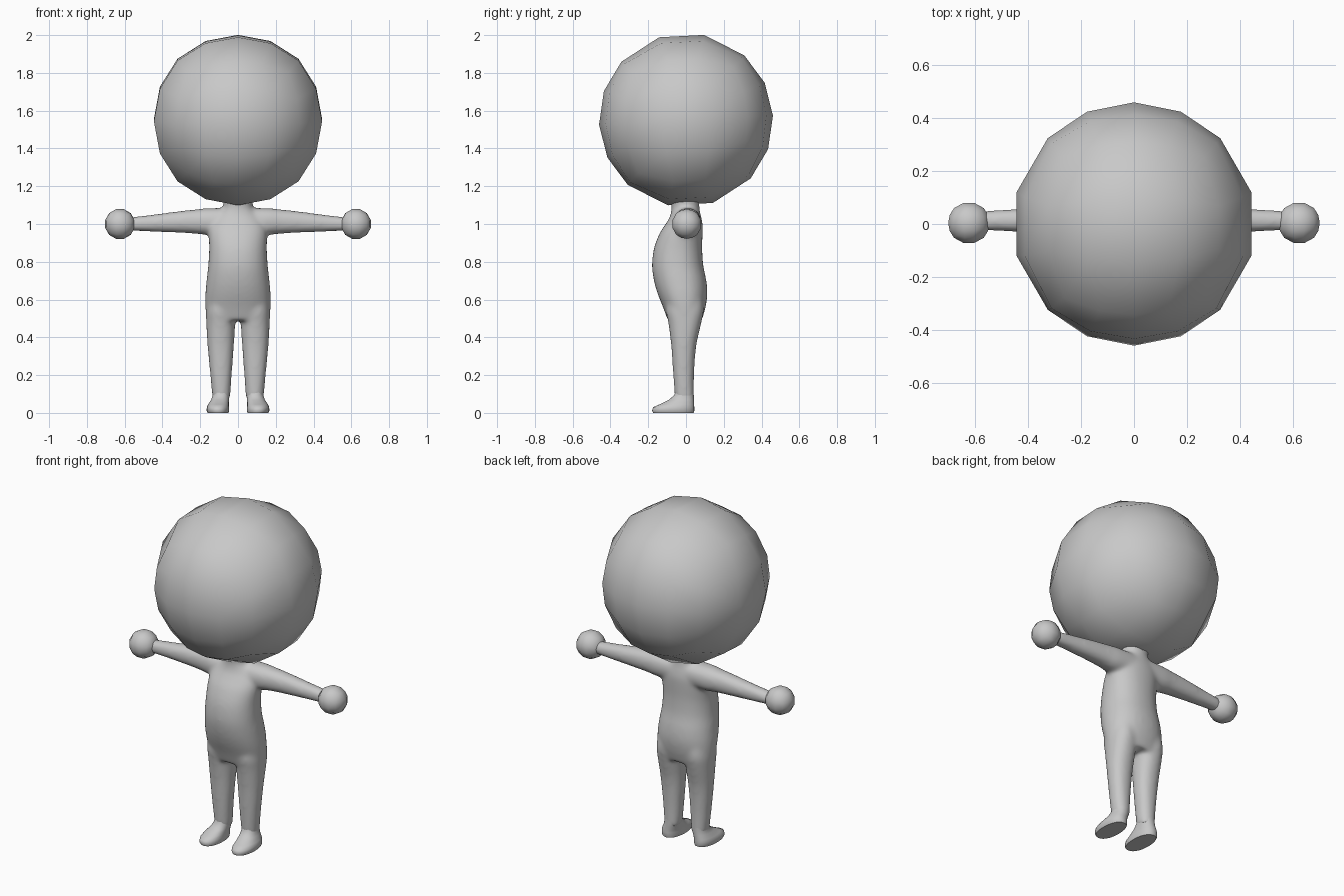
import bpy, bmesh, math
from mathutils import Vector, Matrix

if "Cube" in bpy.data.objects:
    bpy.data.objects.remove(bpy.data.objects["Cube"])

grey = bpy.data.materials.new("plain grey")
grey.diffuse_color = (0.58, 0.58, 0.58, 1)
grey.use_nodes = True
grey.node_tree.nodes["Principled BSDF"].inputs["Base Color"].default_value = grey.diffuse_color


def make_object(name, bm):
    bmesh.ops.recalc_face_normals(bm, faces=bm.faces)
    for f in bm.faces:
        f.smooth = True
    mesh = bpy.data.meshes.new(name)
    bm.to_mesh(mesh)
    bm.free()
    mesh.materials.append(grey)
    ob = bpy.data.objects.new(name, mesh)
    bpy.context.collection.objects.link(ob)
    return ob


def curved(rings, steps=4):
    """Add rings between the given ones along a smooth curve."""
    out = []
    for k in range(len(rings) - 1):
        a, b = rings[max(k - 1, 0)], rings[k]
        c, d = rings[k + 1], rings[min(k + 2, len(rings) - 1)]
        for s in range(steps):
            t = s / steps
            out.append(tuple(0.5 * (2 * q + (r - p) * t
                                    + (2 * p - 5 * q + 4 * r - w) * t * t
                                    + (3 * q - p - 3 * r + w) * t ** 3)
                             for p, q, r, w in zip(a, b, c, d)))
    return out + [rings[-1]]


def loft(bm, rings, along_x=False, sides=28, power=2.2):
    """Skin closed ovals; each ring is (position, low_u, high_u, low_v, high_v)."""
    loops = []
    for p, u0, u1, v0, v1 in rings:
        loop = []
        for i in range(sides):
            a = 2 * math.pi * i / sides
            c, s = math.cos(a), math.sin(a)
            u = (u0 + u1) / 2 + (u1 - u0) / 2 * math.copysign(abs(c) ** (2 / power), c)
            v = (v0 + v1) / 2 + (v1 - v0) / 2 * math.copysign(abs(s) ** (2 / power), s)
            loop.append(bm.verts.new((p, u, v) if along_x else (u, v, p)))
        loops.append(loop)
    new = []
    for a, b in zip(loops, loops[1:]):
        for i in range(sides):
            j = (i + 1) % sides
            new.append(bm.faces.new((a[i], a[j], b[j], b[i])))
    new += [bm.faces.new(loops[0]), bm.faces.new(loops[-1])]
    bmesh.ops.recalc_face_normals(bm, faces=new)


def box_sphere(name, centre, radius, cuts, tilt=0):
    """Ball made from a gridded box, with its own number of cells on each axis."""
    bm = bmesh.new()
    for axis in range(3):
        b, c = (axis + 1) % 3, (axis + 2) % 3
        for side in (-1, 1):
            grid = []
            for i in range(cuts[b] + 1):
                row = []
                for j in range(cuts[c] + 1):
                    p = Vector((0, 0, 0))
                    p[axis] = side
                    p[b] = math.tan(math.pi / 4 * (2 * i / cuts[b] - 1))
                    p[c] = math.tan(math.pi / 4 * (2 * j / cuts[c] - 1))
                    row.append(bm.verts.new(p.normalized() * radius))
                grid.append(row)
            for i in range(cuts[b]):
                for j in range(cuts[c]):
                    bm.faces.new((grid[i][j], grid[i + 1][j],
                                  grid[i + 1][j + 1], grid[i][j + 1]))
    bmesh.ops.remove_doubles(bm, verts=bm.verts, dist=radius * 0.01)
    bm.transform(Matrix.Translation(centre) @ Matrix.Rotation(tilt, 4, 'X'))
    return make_object(name, bm)


def mirrored(rings, along_x, side):
    if along_x:
        return [(side * p, *r) for p, *r in rings]
    return [(p, min(side * a, side * b), max(side * a, side * b), c, d)
            for p, a, b, c, d in rings]


# Head
box_sphere("head", (0, 0, 1.55), 0.461, (4, 3, 4), math.radians(3))

# Body: torso, arms and legs blended into one skin
torso = [(z, -w, w, front, back) for z, w, front, back in (
    (1.14, 0.085, -0.085, 0.075), (1.09, 0.077, -0.076, 0.070),
    (1.04, 0.12, -0.085, 0.080), (1.00, 0.147, -0.108, 0.088),
    (0.95, 0.155, -0.140, 0.088), (0.87, 0.153, -0.170, 0.086),
    (0.78, 0.158, -0.180, 0.092), (0.70, 0.167, -0.170, 0.108),
    (0.63, 0.173, -0.150, 0.113), (0.56, 0.173, -0.122, 0.104),
    (0.49, 0.168, -0.097, 0.084))]
leg = [(0.60, 0.020, 0.160, -0.100, 0.090), (0.54, 0.014, 0.169, -0.106, 0.094),
       (0.47, 0.015, 0.168, -0.093, 0.080), (0.35, 0.022, 0.161, -0.078, 0.054),
       (0.20, 0.033, 0.147, -0.068, 0.043), (0.07, 0.042, 0.135, -0.058, 0.042)]
arm = [(0.05, -0.065, 0.080, 0.945, 1.085), (0.16, -0.060, 0.078, 0.942, 1.084),
       (0.22, -0.050, 0.072, 0.948, 1.078), (0.32, -0.040, 0.066, 0.954, 1.067),
       (0.45, -0.030, 0.057, 0.959, 1.050), (0.60, -0.023, 0.047, 0.965, 1.032)]
bm = bmesh.new()
loft(bm, curved(torso))
for side in (-1, 1):
    loft(bm, curved(mirrored(leg, False, side)))
    loft(bm, curved(mirrored(arm, True, side)), along_x=True)
# The parts already face outward, so they are stored without reorienting
body = make_object("body", bm)
remesh = body.modifiers.new("blend", 'REMESH')
remesh.mode = 'VOXEL'
remesh.voxel_size = 0.01
remesh.use_smooth_shade = True
smooth = body.modifiers.new("soften", 'SMOOTH')
smooth.factor = 0.5
smooth.iterations = 16

# Feet and hands
foot = [(0.0, 0.050, 0.160, -0.174, 0.040), (0.012, 0.047, 0.166, -0.180, 0.044),
        (0.030, 0.048, 0.165, -0.174, 0.044), (0.045, 0.049, 0.159, -0.140, 0.043),
        (0.068, 0.048, 0.143, -0.093, 0.042), (0.095, 0.046, 0.134, -0.060, 0.041),
        (0.13, 0.043, 0.135, -0.058, 0.040)]
for side, label in ((-1, "right"), (1, "left")):
    bm = bmesh.new()
    loft(bm, mirrored(foot, False, side))
    ob = make_object(label + "_foot", bm)
    bpy.context.view_layer.objects.active = ob
    ob.select_set(True)
    bpy.ops.object.shade_smooth_by_angle(angle=math.radians(50))
    ob.select_set(False)
    box_sphere(label + "_hand", (side * 0.625, 0.004, 1.0), 0.081, (3, 4, 3))
